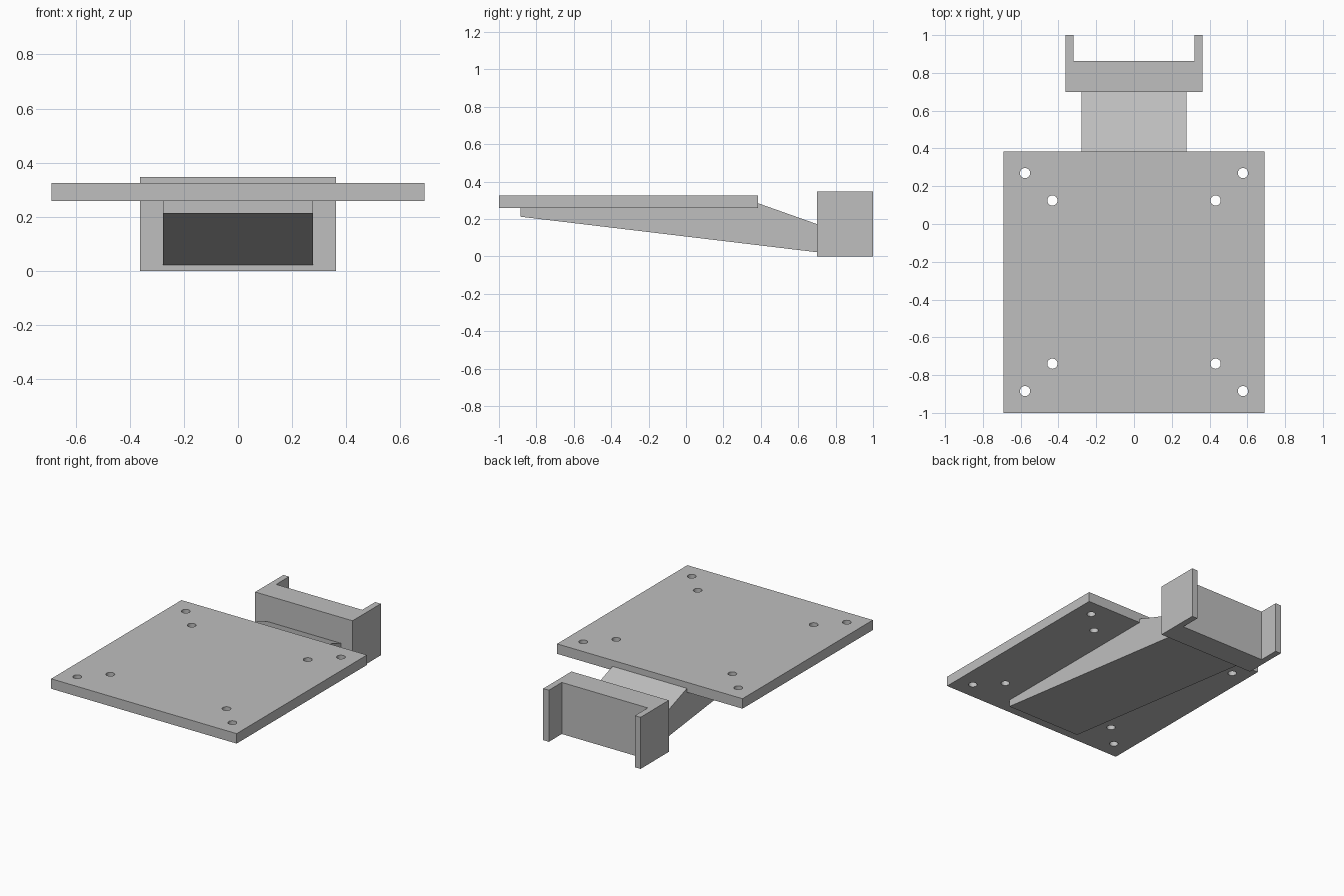
import bpy
import bmesh
from math import radians
from mathutils import Matrix, Vector

default = bpy.data.objects.get("Cube")
if default:
    bpy.data.objects.remove(default, do_unlink=True)

GREY = (0.52, 0.52, 0.52, 1)
grey = bpy.data.materials.new("plain_grey")
grey.use_nodes = True
grey.diffuse_color = GREY
grey.node_tree.nodes["Principled BSDF"].inputs["Base Color"].default_value = GREY


def add_object(name, bm):
    bmesh.ops.recalc_face_normals(bm, faces=bm.faces)
    mesh = bpy.data.meshes.new(name)
    bm.to_mesh(mesh)
    bm.free()
    mesh.materials.append(grey)
    obj = bpy.data.objects.new(name, mesh)
    bpy.context.collection.objects.link(obj)
    return obj


def extrude_profile(name, points, offset):
    """Closed prism: a flat outline swept along an offset."""
    bm = bmesh.new()
    face = bm.faces.new([bm.verts.new(p) for p in points])
    top = bmesh.ops.extrude_face_region(bm, geom=[face], use_keep_orig=True)
    moved = [v for v in top["geom"] if isinstance(v, bmesh.types.BMVert)]
    bmesh.ops.translate(bm, verts=moved, vec=Vector(offset))
    return add_object(name, bm)


# Mounting plate
px, front, back, bottom, top = 0.69, -1.0, 0.385, 0.258, 0.325
plate = extrude_profile(
    "mounting_plate",
    [(-px, front, bottom), (px, front, bottom), (px, back, bottom), (-px, back, bottom)],
    (0, 0, top - bottom))

# Screw holes: an outer and an inner square, both about the plate's middle
bm = bmesh.new()
middle = (front + back) / 2
for reach in (0.577, 0.432):
    for sx in (-1, 1):
        for sy in (-1, 1):
            bmesh.ops.create_cone(
                bm, cap_ends=True, segments=32, radius1=0.027, radius2=0.027, depth=0.3,
                matrix=Matrix.Translation((sx * reach, middle + sy * reach, top)))
cutter = add_object("hole_cutter", bm)
cutter.hide_render = True
cut = plate.modifiers.new("screw_holes", "BOOLEAN")
cut.operation = "DIFFERENCE"
cut.solver = "EXACT"
cut.object = cutter
bpy.context.view_layer.objects.active = plate
plate.select_set(True)
bpy.ops.object.modifier_apply(modifier=cut.name)
bpy.data.objects.remove(cutter, do_unlink=True)
bpy.ops.object.shade_smooth_by_angle(angle=radians(30))

# Tapered support arm under the plate
arm_half = 0.277
arm_side = [(-0.885, 0.212), (0.71, 0.021), (0.71, 0.169), (0.34, 0.3), (0.3, 0.3),
            (0.3, 0.258), (-0.885, 0.258)]
extrude_profile("support_arm", [(-arm_half, y, z) for y, z in arm_side], (2 * arm_half, 0, 0))

# U-shaped bracket, open to the back
outer, inner, near, floor, far = 0.362, 0.32, 0.70, 0.863, 1.0
half = [(outer, near), (outer, far), (inner, far), (inner, floor)]
outline = half + [(-x, y) for x, y in reversed(half)]
extrude_profile("rear_bracket", [(x, y, 0) for x, y in outline], (0, 0, 0.347))
